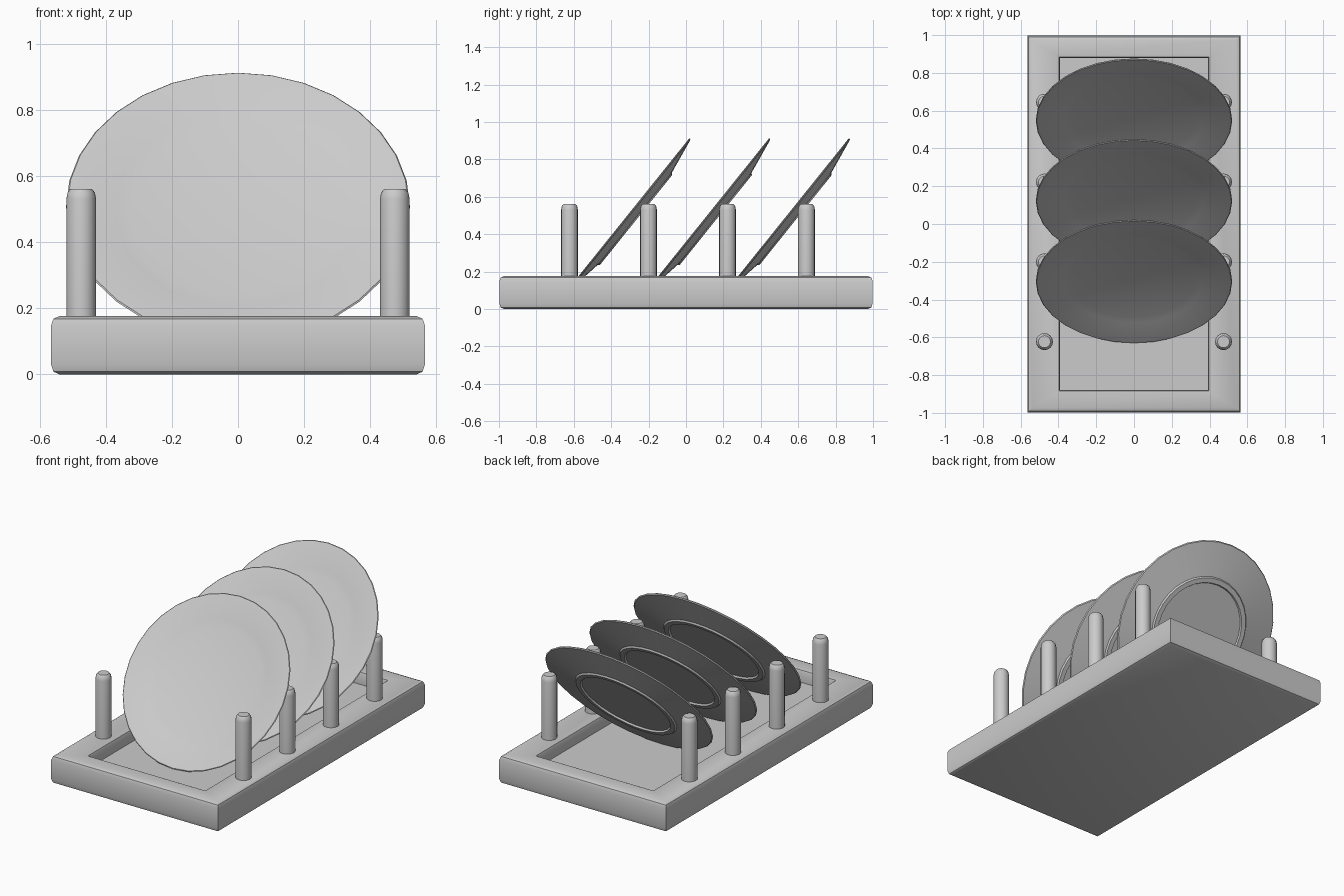
import bpy, bmesh, math
from mathutils import Matrix, Vector

if "Cube" in bpy.data.objects:
    bpy.data.objects.remove(bpy.data.objects["Cube"])


def finish(name, bm, angle):
    bmesh.ops.recalc_face_normals(bm, faces=bm.faces[:])
    me = bpy.data.meshes.new(name)
    bm.to_mesh(me)
    bm.free()
    ob = bpy.data.objects.new(name, me)
    bpy.context.collection.objects.link(ob)
    bpy.ops.object.select_all(action='DESELECT')
    ob.select_set(True)
    bpy.context.view_layer.objects.active = ob
    bpy.ops.object.shade_smooth_by_angle(angle=math.radians(angle))
    return ob


def skin(bm, rings):
    """Bridge successive closed rings of points and cap both ends."""
    loops = [[bm.verts.new(p) for p in r] for r in rings]
    for a, b in zip(loops, loops[1:]):
        n = len(a)
        for i in range(n):
            bm.faces.new((a[i], a[(i + 1) % n], b[(i + 1) % n], b[i]))
    bm.faces.new(loops[0][::-1])
    bm.faces.new(loops[-1])


def rect(x, y, z):
    return [(-x, -y, z), (x, -y, z), (x, y, z), (-x, y, z)]


def circle(r, z, n):
    return [(r * math.cos(2 * math.pi * i / n), r * math.sin(2 * math.pi * i / n), z)
            for i in range(n)]


# Base tray: rounded outer edges, sunken floor inside a frame
bm = bmesh.new()
skin(bm, [rect(*p) for p in [
    (0.54, 0.973, 0.0), (0.558, 0.991, 0.008), (0.565, 0.998, 0.03),
    (0.565, 0.998, 0.148), (0.558, 0.991, 0.168), (0.54, 0.973, 0.176),
    (0.41, 0.896, 0.176), (0.397, 0.883, 0.172), (0.392, 0.878, 0.16),
    (0.392, 0.878, 0.10)]])
finish("base_tray", bm, 30)

# Upright pegs, four on each side
peg_profile = [(0.045, 0.15), (0.045, 0.53), (0.041, 0.55), (0.032, 0.561)]
for side, x in (("left", -0.474), ("right", 0.474)):
    for i in range(4):
        bm = bmesh.new()
        skin(bm, [circle(r, z, 16) for r, z in peg_profile])
        peg = finish(f"peg_{side}_{i + 1}", bm, 35)
        peg.location = (x, -0.623 + 0.4225 * i, 0)

# Plates: back side with foot ring, rim, then dished eating surface
# (radius, height along the plate axis, +z being the eating side)
plate_profile = [(0.275, -0.042), (0.28, -0.052), (0.308, -0.052), (0.315, -0.043),
                 (0.515, -0.010), (0.52, -0.004), (0.516, 0.0), (0.50, -0.001),
                 (0.37, -0.020), (0.33, -0.028)]
u = Vector((0, 0.626, 0.779)).normalized()
x_axis = Vector((1, 0, 0))
tilt = Matrix((x_axis, u, x_axis.cross(u))).transposed().to_4x4()
for i in range(3):
    bm = bmesh.new()
    skin(bm, [circle(r, z, 32) for r, z in plate_profile])
    plate = finish(f"plate_{i + 1}", bm, 35)
    plate.matrix_world = Matrix.Translation((0, -0.307 + 0.4265 * i, 0.509)) @ tilt
